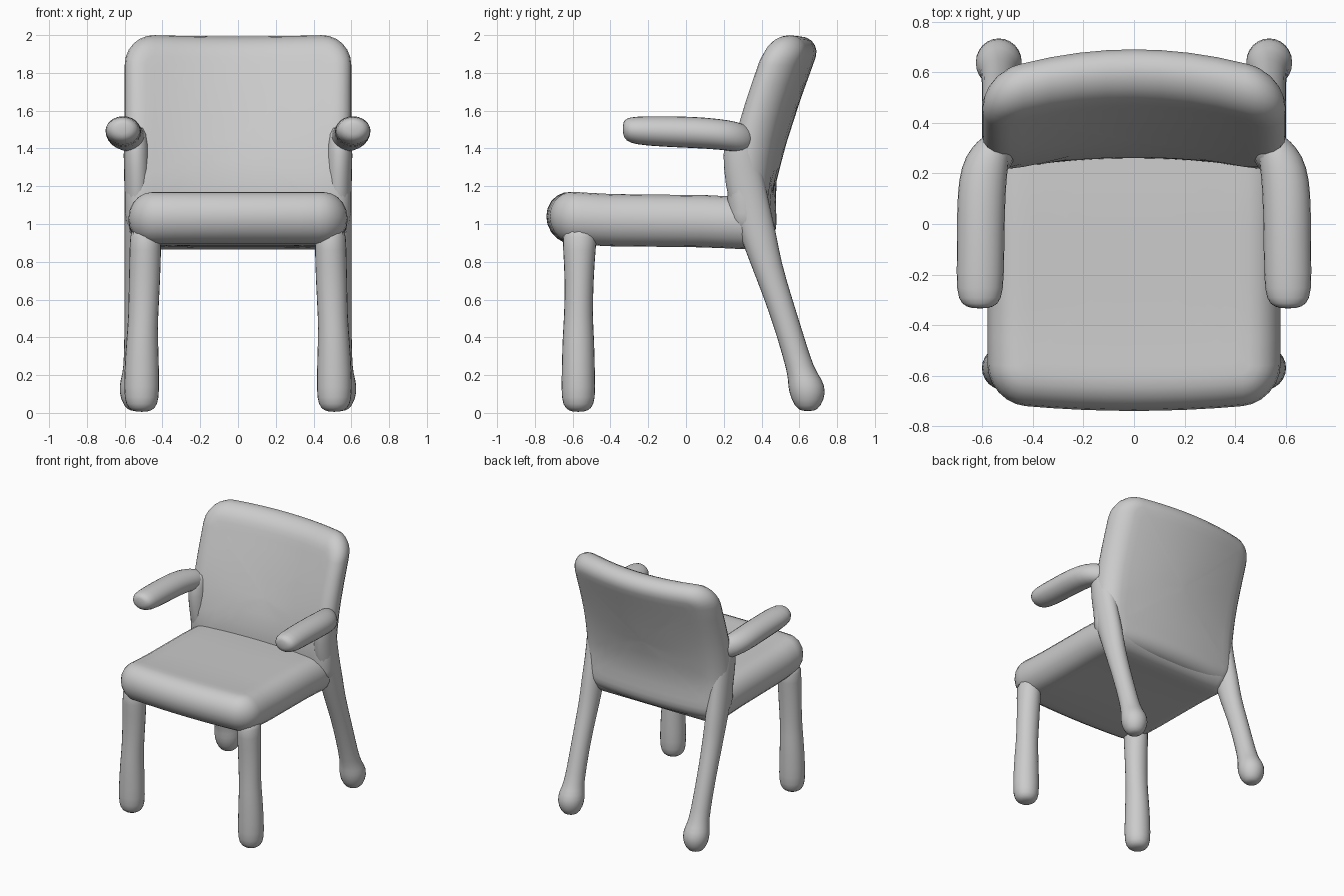
import bpy, bmesh
from math import sin, cos, pi

if "Cube" in bpy.data.objects:
    bpy.data.objects.remove(bpy.data.objects["Cube"])


def make_object(name, rings, mirror=False, subsurf=0):
    """Skin a list of closed rings and cap both ends."""
    bm = bmesh.new()
    vr = [[bm.verts.new(p) for p in ring] for ring in rings]
    n = len(vr[0])
    for a, b in zip(vr, vr[1:]):
        for i in range(n):
            j = (i + 1) % n
            bm.faces.new((a[i], a[j], b[j], b[i]))
    bm.faces.new(vr[0])
    bm.faces.new(vr[-1])
    bmesh.ops.recalc_face_normals(bm, faces=bm.faces)
    for f in bm.faces:
        f.smooth = True
    me = bpy.data.meshes.new(name)
    bm.to_mesh(me)
    bm.free()
    ob = bpy.data.objects.new(name, me)
    bpy.context.collection.objects.link(ob)
    if mirror:
        ob.modifiers.new("mirror", 'MIRROR').use_mirror_merge = False
    if subsurf:
        s = ob.modifiers.new("smooth", 'SUBSURF')
        s.levels = s.render_levels = subsurf
    return ob


def interp(t, table):
    """Piecewise linear lookup."""
    if t <= table[0][0]:
        return table[0][1]
    for (a, va), (b, vb) in zip(table, table[1:]):
        if t <= b:
            return va + (vb - va) * (t - a) / (b - a)
    return table[-1][1]


def rounded_rect(hw, hh, r, corner=6, side=8):
    pts = []
    for k, (sx, sy) in enumerate(((1, 1), (-1, 1), (-1, -1), (1, -1))):
        cx, cy = sx * (hw - r), sy * (hh - r)
        for i in range(corner + 1):
            a = k * pi / 2 + i * pi / 2 / corner
            pts.append((cx + r * cos(a), cy + r * sin(a)))
        # straight run towards the next corner
        a = (k + 1) * pi / 2
        x0, y0 = pts[-1]
        nx, ny = ((-1, 1), (-1, -1), (1, -1), (1, 1))[k]
        x1, y1 = nx * (hw - r) + r * cos(a), ny * (hh - r) + r * sin(a)
        for i in range(1, side):
            t = i / side
            pts.append((x0 + (x1 - x0) * t, y0 + (y1 - y0) * t))
    return pts


def cushion(name, hw, hh, corner_r, half_t, edge, warp):
    """Rounded slab in (u, v, w), bent into place by warp."""
    rings = []
    inner = rounded_rect(hw - edge, hh - edge, max(corner_r - edge, 0.03))
    caps = (0.04, 0.25, 0.5, 0.75, 0.9)
    for s in caps:
        rings.append([(u * s, v * s, -half_t) for u, v in inner])
    steps = 10
    for i in range(steps + 1):
        a = -pi / 2 + pi * i / steps
        ins = edge * (1 - cos(a))
        r = max(corner_r - ins, 0.03)
        rings.append([(u, v, half_t * sin(a)) for u, v in rounded_rect(hw - ins, hh - ins, r)])
    for s in reversed(caps):
        rings.append([(u * s, v * s, half_t) for u, v in inner])
    return make_object(name, [[warp(*p) for p in ring] for ring in rings])


def limb(name, axis, sections, sides=12):
    """Mirrored organic tube; section = (x, y, z, radius_x, other radius)."""
    rings = []
    for x, y, z, ra, rb in sections:
        ring = []
        for i in range(sides):
            a = 2 * pi * i / sides
            c, s = ra * 1.02 * cos(a), rb * 1.02 * sin(a)
            ring.append((x + c, y + s, z) if axis == 'Z' else (x + c, y, z + s))
        rings.append(ring)
    return make_object(name, rings, mirror=True, subsurf=1)


# seat: padded slab with a bowed front edge
def seat_warp(u, v, w):
    y = v - 0.13
    bow = 0.035 * (1 - (u / 0.58) ** 2) * max(0.0, -v / 0.58)
    z = 1.015 + w + interp(y, [(-0.7, 0.025), (-0.4, 0.005), (0.1, 0.0), (0.4, -0.015)])
    return (u, y - bow, z)


cushion("seat", 0.58, 0.575, 0.15, 0.138, 0.125, seat_warp)


# backrest: reclined slab wrapping forward at the sides
def back_warp(u, v, w):
    z = 1.445 + v
    mid = interp(z, [(0.9, 0.375), (1.2, 0.365), (1.4, 0.415), (1.65, 0.495), (1.9, 0.585), (2.0, 0.605)])
    bow = interp(z, [(0.9, 0.05), (1.2, 0.06), (1.5, 0.095), (2.0, 0.105)])
    k = u / 0.6
    lift = 0.012 * k * k * max(0.0, v / 0.55)
    return (u, mid - bow * k * k + w, z + lift)


cushion("backrest", 0.6, 0.548, 0.16, 0.108, 0.11, back_warp)

# front legs
limb("front_legs", 'Z', [
    (0.51, -0.57, 0.005, 0.03, 0.03), (0.51, -0.57, 0.02, 0.072, 0.07),
    (0.51, -0.57, 0.07, 0.095, 0.093), (0.51, -0.57, 0.2, 0.095, 0.09),
    (0.507, -0.57, 0.4, 0.085, 0.086), (0.502, -0.57, 0.5, 0.08, 0.077),
    (0.495, -0.565, 0.7, 0.085, 0.077), (0.49, -0.565, 0.87, 0.085, 0.088),
    (0.49, -0.56, 1.0, 0.085, 0.1)])

# back legs, ball-footed and running up into the arm posts
limb("back_legs", 'Z', [
    (0.535, 0.645, 0.008, 0.03, 0.03), (0.535, 0.645, 0.03, 0.07, 0.07),
    (0.535, 0.643, 0.11, 0.1, 0.103), (0.535, 0.63, 0.18, 0.088, 0.092),
    (0.535, 0.605, 0.23, 0.072, 0.075), (0.535, 0.555, 0.4, 0.068, 0.073),
    (0.535, 0.49, 0.6, 0.068, 0.075), (0.53, 0.42, 0.8, 0.072, 0.085),
    (0.53, 0.38, 0.95, 0.075, 0.1), (0.53, 0.33, 1.12, 0.072, 0.11),
    (0.535, 0.3, 1.3, 0.07, 0.105), (0.54, 0.29, 1.43, 0.07, 0.095),
    (0.54, 0.3, 1.53, 0.045, 0.06)])

# armrests
limb("armrests", 'Y', [
    (0.61, -0.335, 1.505, 0.03, 0.03), (0.61, -0.32, 1.5, 0.075, 0.06),
    (0.61, -0.27, 1.495, 0.096, 0.077), (0.607, -0.12, 1.49, 0.096, 0.083),
    (0.606, 0.05, 1.485, 0.097, 0.085), (0.6, 0.18, 1.475, 0.097, 0.083),
    (0.58, 0.27, 1.462, 0.09, 0.082), (0.555, 0.33, 1.45, 0.065, 0.07),
    (0.545, 0.36, 1.45, 0.03, 0.03)])
